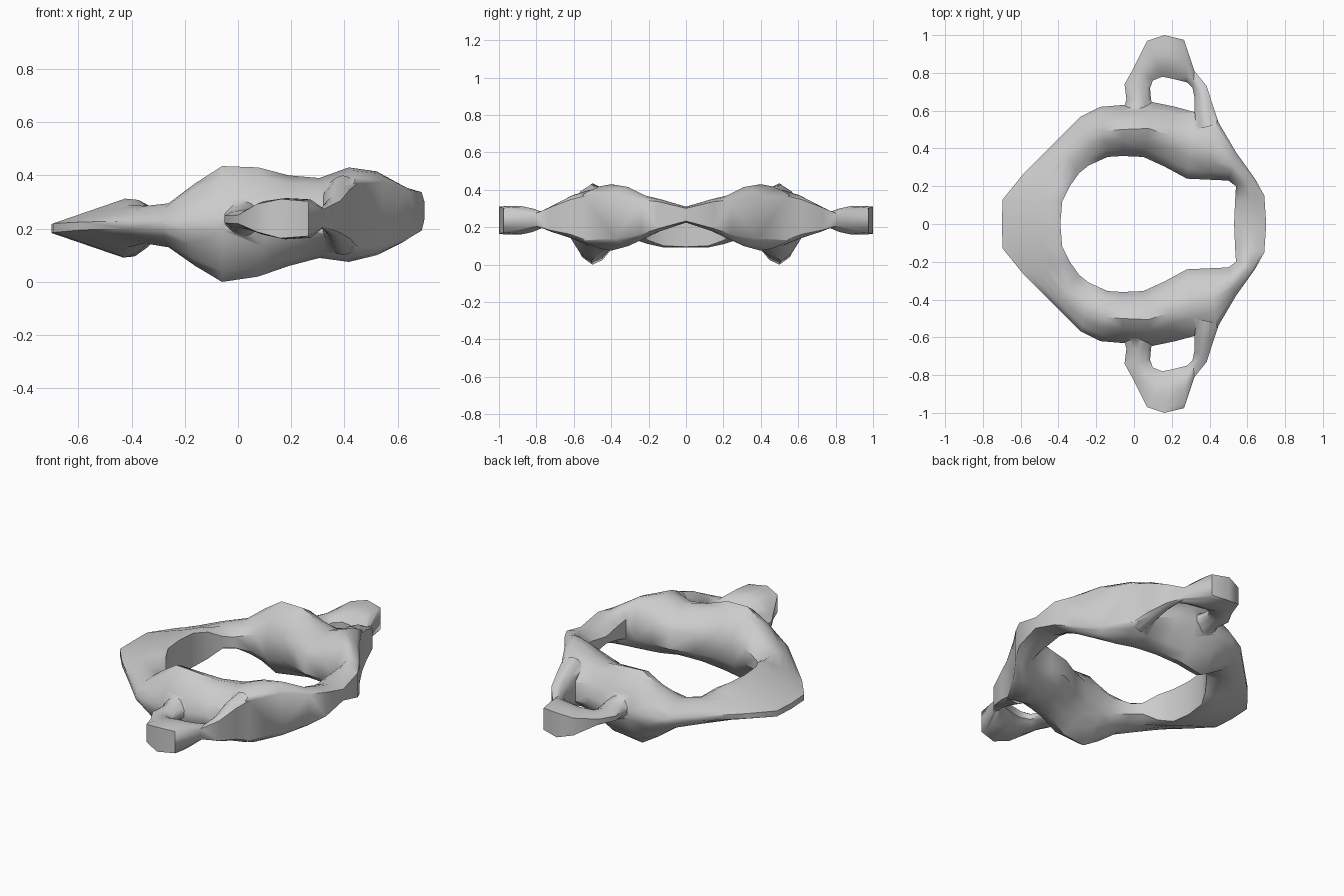
import bpy, bmesh, math

if "Cube" in bpy.data.objects:
    bpy.data.objects.remove(bpy.data.objects["Cube"])

# Section: inner x, inner y, outer x, outer y, z low, z high, inner edge height, outer edge height (fractions)
RING = [
    (-.39, 0, -.70, 0, .09, .31, .95, .15),
    (-.38, .12, -.695, .13, .09, .315, .9, .15),
    (-.34, .20, -.59, .26, .11, .31, .8, .15),
    (-.29, .27, -.41, .44, .145, .285, .5, .2),
    (-.24, .31, -.28, .57, .13, .295, .4, .2),
    (-.14, .355, -.18, .62, .06, .37, .35, .15),
    (-.06, .36, -.06, .63, .0, .435, .35, .12),
    (.05, .355, .10, .645, .02, .43, .35, .12),
    (.16, .305, .22, .62, .06, .40, .35, .15),
    (.28, .24, .33, .59, .09, .39, .35, .4),
    (.39, .235, .44, .55, .075, .43, .35, .7),
    (.50, .23, .54, .38, .10, .415, .4, .75),
    (.54, .20, .64, .24, .14, .37, .5, .8),
    (.535, .12, .69, .15, .18, .35, .5, .85),
    (.53, 0, .70, 0, .225, .31, .5, .8),
]
EAR = [
    (.11, .56, -.07, .56, .15, .32, .3, .3),
    (.09, .66, -.04, .66, .18, .29, .3, .3),
    (.085, .72, -.05, .74, .20, .27, .4, .4),
    (.10, .76, .0, .83, .195, .275, .4, .4),
    (.15, .78, .07, .97, .175, .305, .3, .8),
    (.20, .77, .16, 1.0, .16, .315, .3, .95),
    (.28, .75, .265, .975, .165, .31, .3, .9),
    (.31, .72, .32, .81, .20, .28, .4, .8),
    (.32, .67, .385, .73, .17, .32, .5, .8),
    (.32, .60, .42, .62, .14, .37, .6, .8),
    (.33, .50, .45, .53, .10, .40, .7, .8),
]
STEPS = (0, .14, .32, .52, .72, .88, 1)


def section(s, sign=1):
    ix, iy, ox, oy, lo, hi, bi, bo = s
    mid, half = (lo + hi) / 2, (hi - lo) / 2
    peak = .12 if bi > .75 else .52
    top, bottom = [], []
    for t in STEPS:
        # height rises from the inner edge to the peak, then falls to the outer edge
        if t < peak:
            h = bi + (1 - bi) * math.sin(t / peak * math.pi / 2)
        elif bi > .75:
            h = 1 + (bo - 1) * (t - peak) / (1 - peak)
        else:
            h = bo + (1 - bo) * math.sin((1 - t) / (1 - peak) * math.pi / 2)
        x, y = ix + (ox - ix) * t, sign * (iy + (oy - iy) * t)
        top.append((x, y, mid + half * h))
        bottom.append((x, y, mid - half * h))
    return top + bottom[::-1]


def loft(name, sections, closed):
    bm = bmesh.new()
    loops = [[bm.verts.new(p) for p in s] for s in sections]
    n = len(loops[0])
    pairs = list(zip(loops, loops[1:]))
    if closed:
        pairs.append((loops[-1], loops[0]))
    else:
        bm.faces.new(loops[0])
        bm.faces.new(loops[-1])
    for a, b in pairs:
        for i in range(n):
            j = (i + 1) % n
            bm.faces.new((a[i], a[j], b[j], b[i]))
    bmesh.ops.recalc_face_normals(bm, faces=bm.faces)
    bmesh.ops.triangulate(bm, faces=bm.faces)
    me = bpy.data.meshes.new(name)
    bm.to_mesh(me)
    bm.free()
    ob = bpy.data.objects.new(name, me)
    bpy.context.collection.objects.link(ob)
    return ob


# Main closed ring, mirrored across y
half_ring = [section(s) for s in RING]
other_half = [section(s, -1) for s in RING[-2:0:-1]]
frame = loft("ring_frame", half_ring + other_half, True)

# Side loops fused into the ring
bpy.context.view_layer.objects.active = frame
frame.select_set(True)
for sign, name in ((1, "back_loop"), (-1, "front_loop")):
    ear = loft(name, [section(s, sign) for s in EAR], False)
    mod = frame.modifiers.new(name, 'BOOLEAN')
    mod.operation = 'UNION'
    mod.solver = 'EXACT'
    mod.object = ear
    bpy.ops.object.modifier_apply(modifier=mod.name)
    bpy.data.objects.remove(ear)

bpy.ops.object.shade_smooth_by_angle(angle=math.radians(50))
